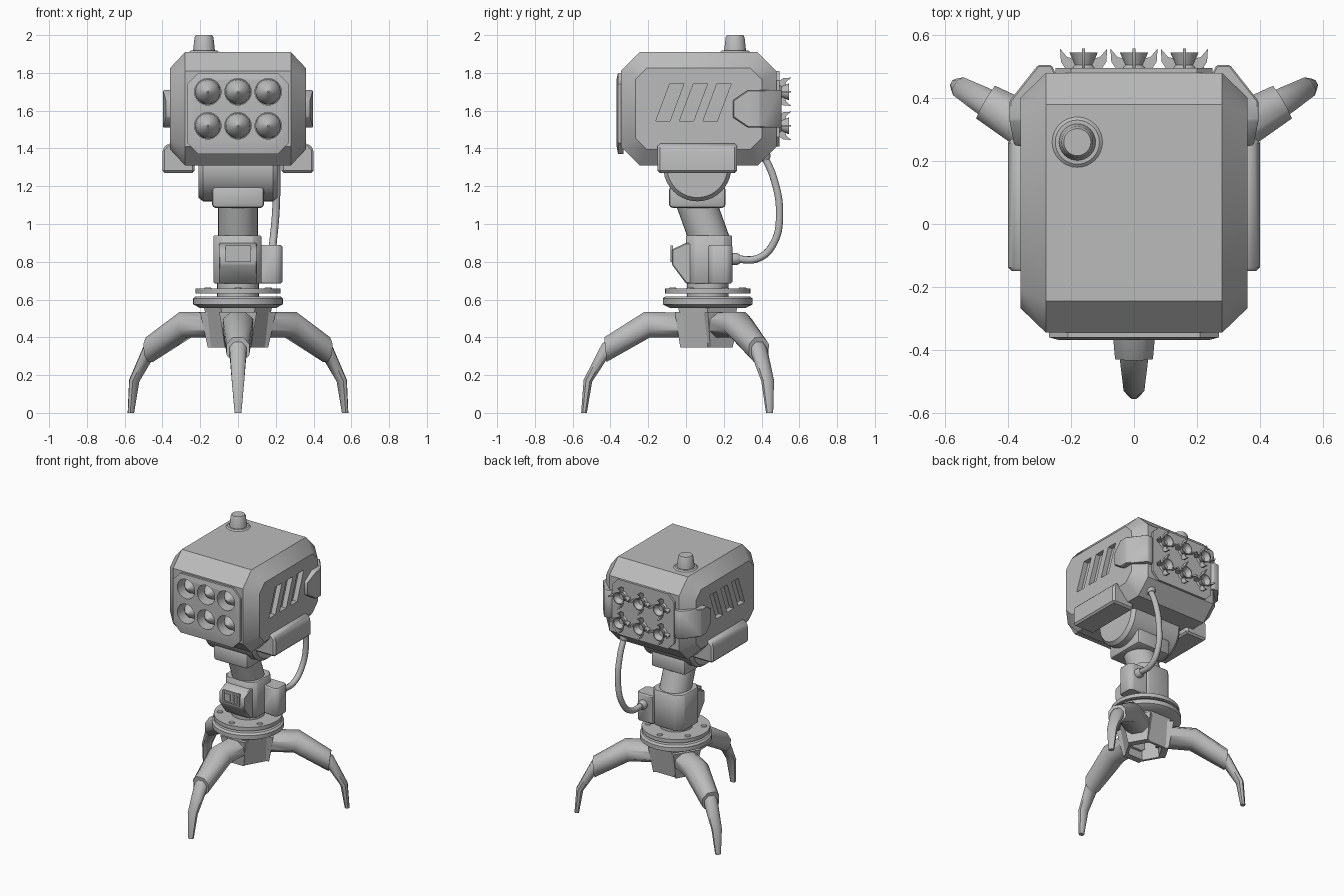
import bpy, bmesh, math
from mathutils import Vector, Matrix

if "Cube" in bpy.data.objects:
    bpy.data.objects.remove(bpy.data.objects["Cube"])

grey = bpy.data.materials.new("plain_grey")
grey.diffuse_color = (0.5, 0.5, 0.5, 1)
grey.use_nodes = True
grey.node_tree.nodes["Principled BSDF"].inputs["Base Color"].default_value = grey.diffuse_color
CY = 0.115  # y of the turntable axis


def finish(bm, name, angle=35, bevel=0, segs=2):
    """Turn a bmesh into a shaded, optionally bevelled object."""
    bmesh.ops.recalc_face_normals(bm, faces=bm.faces[:])
    if bevel:
        edges = [e for e in bm.edges if e.calc_face_angle(0) > 0.5]
        bmesh.ops.bevel(bm, geom=edges, offset=bevel, segments=segs, profile=0.5,
                        affect='EDGES', clamp_overlap=True)
    me = bpy.data.meshes.new(name)
    bm.to_mesh(me)
    bm.free()
    me.materials.append(grey)
    me.shade_smooth()
    me.set_sharp_from_angle(angle=math.radians(angle))
    ob = bpy.data.objects.new(name, me)
    bpy.context.collection.objects.link(ob)
    return ob


def loft(name, rings, **kw):
    """Skin a list of equal-length point rings and cap both ends."""
    bm = bmesh.new()
    vs = [[bm.verts.new(p) for p in r] for r in rings]
    n = len(vs[0])
    for a, b in zip(vs, vs[1:]):
        for i in range(n):
            bm.faces.new((a[i], a[(i + 1) % n], b[(i + 1) % n], b[i]))
    bm.faces.new(vs[0])
    bm.faces.new(vs[-1])
    return finish(bm, name, **kw)


def prism(name, pts, axis, lo, hi, **kw):
    """Extrude a 2D outline along x (y,z), y (x,z) or z (x,y)."""
    def p3(p, d):
        q = list(p)
        q.insert(axis, d)
        return q
    return loft(name, [[p3(p, d) for p in pts] for d in (lo, hi)], **kw)


def box(name, x, y, z, **kw):
    pts = [(x[0], y[0]), (x[1], y[0]), (x[1], y[1]), (x[0], y[1])]
    return prism(name, pts, 2, z[0], z[1], **kw)


def lathe(name, profile, start, direction=(0, 0, 1), n=32, **kw):
    """Solid of revolution from (radius, distance) pairs along a direction."""
    d = Vector(direction).normalized()
    m = Matrix.Translation(start) @ d.to_track_quat('Z', 'Y').to_matrix().to_4x4()
    rings = [[m @ Vector((r * math.cos(2 * math.pi * i / n), r * math.sin(2 * math.pi * i / n), h))
              for i in range(n)] for r, h in profile]
    return loft(name, rings, **kw)


def octagon(cx, cy, hx, hy, c):
    return [(cx + x, cy + y) for x, y in (
        (-hx + c, -hy), (hx - c, -hy), (hx, -hy + c), (hx, hy - c),
        (hx - c, hy), (-hx + c, hy), (-hx, hy - c), (-hx, -hy + c))]


def cut(target, cutters, angle):
    """Apply boolean cuts, then remove the cutters."""
    for c in cutters:
        c.hide_render = True
        mod = target.modifiers.new("cut", 'BOOLEAN')
        mod.object, mod.operation, mod.solver = c, 'DIFFERENCE', 'EXACT'
    dg = bpy.context.evaluated_depsgraph_get()
    me = bpy.data.meshes.new_from_object(target.evaluated_get(dg))
    target.modifiers.clear()
    target.data = me
    me.shade_smooth()
    me.set_sharp_from_angle(angle=math.radians(angle))
    for c in cutters:
        bpy.data.objects.remove(c)


TUBES = [(x, z) for x in (-0.16, 0, 0.16) for z in (1.52, 1.70)]

# launcher housing: octagonal side profile with chamfered cheeks
big = octagon(0.067, 1.61, 0.412, 0.30, 0.10)
small = octagon(0.067, 1.61, 0.335, 0.215, 0.06)
housing = loft("housing", [[(x, *p) for p in prof] for x, prof in
                           ((-0.36, small), (-0.28, big), (0.28, big), (0.36, small))])
cutters = [lathe("tube_cutter", [(0.07, 0), (0.07, 0.25)], (x, -0.45, z), (0, 1, 0)) for x, z in TUBES]
for y in (-0.16, -0.035, 0.09):  # slanted vents on both cheeks
    slot = [(y, 1.545), (y + 0.075, 1.545), (y + 0.15, 1.745), (y + 0.075, 1.745)]
    for s in (-1, 1):
        cutters.append(prism("vent_cutter", slot, 0, s * 0.325, s * 0.42))
cut(housing, cutters, 50)
me = housing.data
sharp = me.attributes.get("sharp_edge") or me.attributes.new("sharp_edge", 'BOOLEAN', 'EDGE')
for e in me.edges:  # keep the cheek borders crisp
    a, b = (abs(me.vertices[i].co.x) for i in e.vertices)
    if abs(a - b) < 1e-4 and min(abs(a - 0.28), abs(a - 0.36)) < 1e-3:
        sharp.data[e.index].value = True

# front face plate with six tubes
outer, inner = octagon(0, 1.585, 0.27, 0.215, 0.06), octagon(0, 1.59, 0.24, 0.175, 0.05)
plate = loft("front_plate", [[(x, y, z) for x, z in o] for y, o in
                             ((-0.33, outer), (-0.36, outer), (-0.368, inner))])
cut(plate, [lathe("tube_cutter", [(0.07, 0), (0.07, 0.25)], (x, -0.45, z), (0, 1, 0))
            for x, z in TUBES], 12)
prism("back_plate", octagon(0, 1.61, 0.25, 0.2, 0.05), 1, 0.46, 0.495)

# rockets: pointed nose in front, nozzle and flared fins behind
for x, z in TUBES:
    lathe("rocket_nose", [(0.004, 0), (0.025, 0.018), (0.048, 0.045), (0.063, 0.075), (0.068, 0.11),
                          (0.068, 0.16)], (x, -0.365, z), (0, 1, 0), angle=40)
    lathe("rocket_nozzle", [(0.045, 0), (0.028, 0.02), (0.045, 0.06), (0.038, 0.06), (0.02, 0.025)],
          (x, 0.485, z), (0, 1, 0), n=16)
    for k in range(4):
        a = k * math.pi / 2
        ca, sa = math.cos(a), math.sin(a)
        fin = [(0.02, 0.485), (0.052, 0.485), (0.072, 0.515), (0.075, 0.557), (0.052, 0.53), (0.03, 0.525)]
        loft("rocket_fin", [[(x + r * ca - t * sa, y, z + r * sa + t * ca) for r, y in fin]
                            for t in (-0.005, 0.005)])

for s in (-1, 1):
    # rear corner guards wrapping around the housing
    guard = [((0.34, 0.245), (0.38, 0.25), 0.045), ((0.34, 0.33), (0.396, 0.33), 0.10),
             ((0.33, 0.39), (0.396, 0.39), 0.10), ((0.25, 0.46), (0.305, 0.505), 0.10),
             ((0.24, 0.46), (0.262, 0.505), 0.10)]
    loft("corner_guard", [[(s * i[0], i[1], 1.61 - h), (s * o[0], o[1], 1.61 - h),
                           (s * o[0], o[1], 1.61 + h), (s * i[0], i[1], 1.61 + h)]
                          for i, o, h in guard], bevel=0.008, segs=1)
    # lower side brackets
    prof = [(s * x, z) for x, z in ((0.23, 1.27), (0.40, 1.27), (0.40, 1.395), (0.375, 1.425),
                                    (0.33, 1.425), (0.23, 1.33))]
    prism("side_bracket", prof, 1, -0.15, 0.27, bevel=0.012, segs=1)

# warning lamp on top
lathe("lamp", [(0.08, 0), (0.08, 0.01), (0.07, 0.018), (0.058, 0.018), (0.05, 0.088), (0.043, 0.1)],
      (-0.18, 0.26, 1.90))

# tilt drum, yoke and neck
lathe("tilt_drum", [(0.16, 0), (0.18, 0.025), (0.18, 0.395), (0.16, 0.42)], (-0.21, 0.06, 1.30), (1, 0, 0), n=40)
box("yoke", (-0.138, 0.138), (-0.09, 0.21), (1.085, 1.20), bevel=0.02)
lathe("neck", [(0.105, 0), (0.105, 0.28)], (0, 0.145, 0.86), (0, -0.09, 0.25))

# lower body with control panel
prism("body", octagon(-0.003, 0.122, 0.127, 0.122, 0.045), 2, 0.685, 0.94, bevel=0.006, segs=1)
prism("control_panel", [(0.03, 0.90), (0, 0.90), (-0.075, 0.865), (-0.075, 0.785), (0, 0.685), (0.03, 0.685)],
      0, -0.10, 0.10, bevel=0.006, segs=1)
frame = box("display_frame", (-0.065, 0.068), (-0.083, -0.07), (0.80, 0.885))
cut(frame, [box("screen_cutter", (-0.056, 0.059), (-0.1, -0.077), (0.809, 0.876))], 35)
box("screen", (-0.05, -0.005), (-0.082, -0.075), (0.82, 0.865))
for i in range(2):
    for j in range(3):
        x, z = 0.008 + i * 0.025, 0.816 + j * 0.02
        box("key", (x, x + 0.018), (-0.082, -0.075), (z, z + 0.013))

# side power box and cable
prism("power_box", [(0.09, 0.13), (0.21, 0.115), (0.235, 0.14), (0.235, 0.22), (0.21, 0.245), (0.09, 0.245)],
      2, 0.685, 0.888, bevel=0.008, segs=1)
lathe("cable_plug", [(0.032, 0), (0.032, 0.03), (0.024, 0.045)], (0.17, 0.24, 0.815), (0, 1, 0), n=16)
lathe("cable_socket", [(0.034, 0), (0.034, 0.035), (0.024, 0.05)], (0.205, 0.405, 1.385), (0, 0.35, -1), n=16)
cu = bpy.data.curves.new("cable", 'CURVE')
cu.dimensions, cu.bevel_depth, cu.bevel_resolution, cu.resolution_u = '3D', 0.02, 3, 8
path = [(0.205, 0.41, 1.37), (0.205, 0.465, 1.24), (0.20, 0.495, 1.06), (0.185, 0.465, 0.90),
        (0.175, 0.385, 0.82), (0.17, 0.25, 0.815)]
sp = cu.splines.new('BEZIER')
sp.bezier_points.add(len(path) - 1)
for bp, p in zip(sp.bezier_points, path):
    bp.co, bp.handle_left_type, bp.handle_right_type = p, 'AUTO', 'AUTO'
cu.materials.append(grey)
bpy.context.collection.objects.link(bpy.data.objects.new("cable", cu))

# turntable
lathe("turntable", [(0.20, 0.555), (0.238, 0.575), (0.238, 0.605), (0.225, 0.617), (0.11, 0.617), (0.11, 0.632),
                    (0.226, 0.632), (0.226, 0.659), (0.11, 0.659), (0.11, 0.70)], (0, CY, 0), n=48)
for k in range(6):
    a = math.radians(60 * k + 30)
    lathe("turntable_bolt", [(0.02, 0), (0.017, 0.006)],
          (0.185 * math.cos(a), CY + 0.185 * math.sin(a), 0.659), n=12)

# hollow tapered hub
lathe("hub", [(0.10, 0.50), (0.12, 0.345), (0.14, 0.345), (0.18, 0.56)], (0, CY, 0), n=6)

# three legs, each an upper arm, a claw and a hub bracket
UPPER = [((0.08, 0.53), (0.08, 0.40), 0.085), ((0.335, 0.535), (0.305, 0.40), 0.08),
         ((0.548, 0.40), (0.535, 0.27), 0.06)]
CLAW = [((0.51, 0.405), (0.51, 0.29), 0.046), ((0.56, 0.365), (0.54, 0.275), 0.044),
        ((0.657, 0.175), (0.612, 0.165), 0.033), ((0.67, 0), (0.64, 0), 0.018)]
for k in range(3):
    a = math.radians(-90 + 120 * k)
    d, side = Vector((math.cos(a), math.sin(a), 0)), Vector((-math.sin(a), math.cos(a), 0))

    def at(r, w, z):
        return Vector((0, CY, z)) + d * r + side * w

    for name, secs in (("leg_arm", UPPER), ("leg_claw", CLAW)):
        rings = []
        for top, bot, w in secs:
            ring = []
            for u, v in octagon(0, 0, 1, 1, 0.55):
                f = (v + 1) / 2
                ring.append(at(bot[0] + (top[0] - bot[0]) * f, u * w, bot[1] + (top[1] - bot[1]) * f))
            rings.append(ring)
        loft(name, rings, angle=50 if name == "leg_arm" else 48)
    loft("leg_bracket", [[at(r, -wt, 0.535), at(r, wt, 0.535), at(r - 0.03, wb, 0.345), at(r - 0.03, -wb, 0.345)]
                         for r, wt, wb in ((0.13, 0.10, 0.068), (0.175, 0.10, 0.068))])
